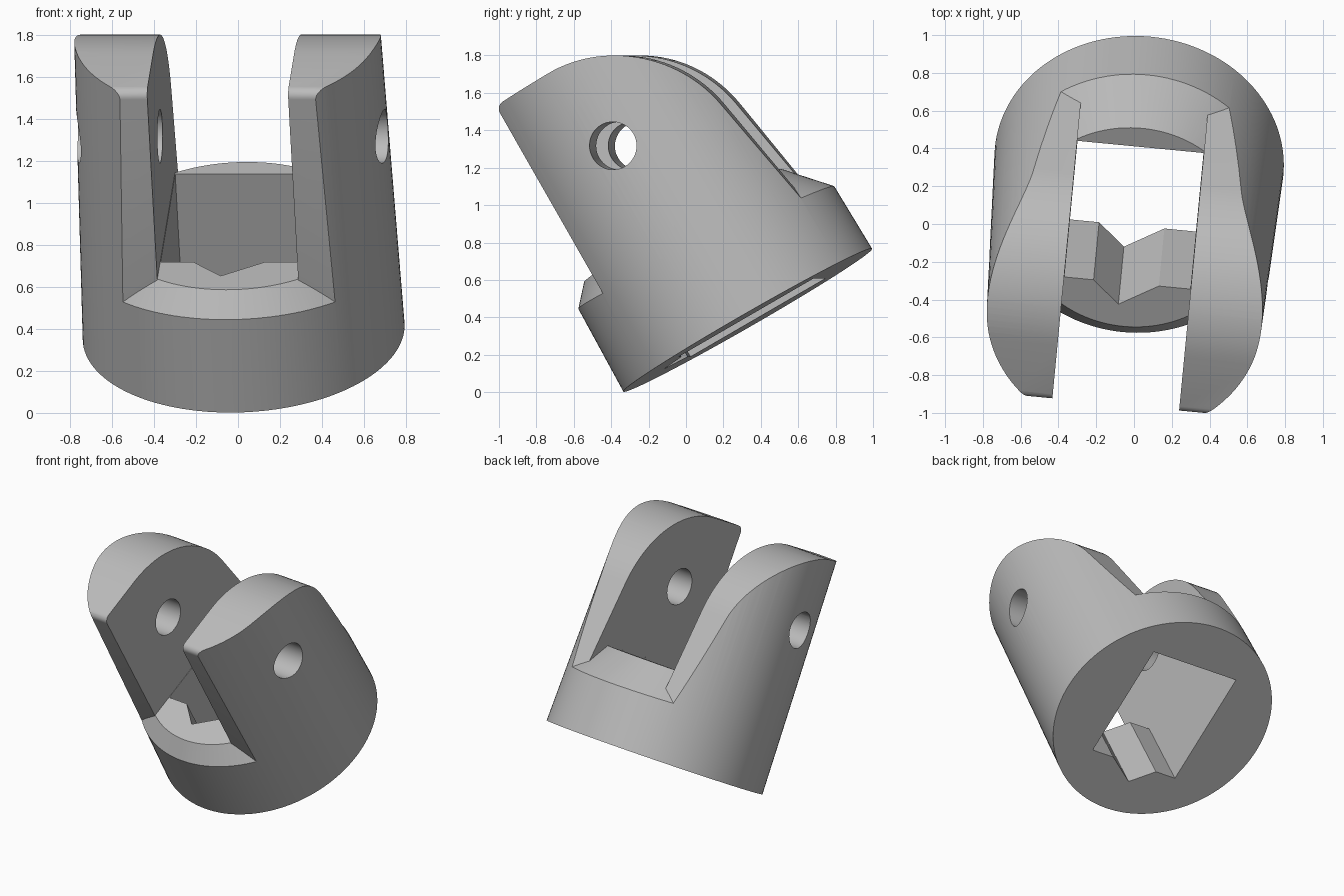
import bpy
import bmesh
from math import sin, cos, radians
from mathutils import Matrix, Vector

old = bpy.data.objects.get("Cube")
if old:
    bpy.data.objects.remove(old, do_unlink=True)

# Plain grey metal
grey = bpy.data.materials.new("grey_metal")
grey.use_nodes = True
colour = (0.5, 0.5, 0.5, 1)
grey.diffuse_color = colour
grey.node_tree.nodes["Principled BSDF"].inputs["Base Color"].default_value = colour


def finish(name, bm):
    bmesh.ops.recalc_face_normals(bm, faces=bm.faces)
    mesh = bpy.data.meshes.new(name)
    bm.to_mesh(mesh)
    bm.free()
    mesh.materials.append(grey)
    ob = bpy.data.objects.new(name, mesh)
    bpy.context.collection.objects.link(ob)
    return ob


def cone(name, r_low, r_high, low, high, matrix=Matrix(), segments=128):
    bm = bmesh.new()
    bmesh.ops.create_cone(bm, cap_ends=True, segments=segments, radius1=r_low,
                          radius2=r_high, depth=high - low)
    bmesh.ops.transform(bm, verts=bm.verts,
                        matrix=matrix @ Matrix.Translation((0, 0, (low + high) / 2)))
    return finish(name, bm)


def prism(name, points, offset):
    bm = bmesh.new()
    face = bm.faces.new([bm.verts.new(p) for p in points])
    new = bmesh.ops.extrude_face_region(bm, geom=[face])["geom"]
    bmesh.ops.translate(bm, vec=Vector(offset),
                        verts=[v for v in new if isinstance(v, bmesh.types.BMVert)])
    return finish(name, bm)


def arc(cy, cz, r, start, end, steps):
    angles = [radians(start + (end - start) * i / steps) for i in range(steps + 1)]
    return [(cy + r * cos(a), cz + r * sin(a)) for a in angles]


def combine(target, tool, operation):
    mod = target.modifiers.new(operation, 'BOOLEAN')
    mod.operation = operation
    mod.solver = 'EXACT'
    mod.object = tool
    bpy.context.view_layer.objects.active = target
    bpy.ops.object.modifier_apply(modifier=mod.name)
    bpy.data.objects.remove(tool, do_unlink=True)


# Side outline of the two arms: rounded back, square front with a small fillet
outline = [(-0.56, 0.2)] + arc(-0.515, 1.6, 0.045, 180, 90, 6)
outline += arc(-0.212, 0.925, 0.72, 90, 10, 28) + [(0.647, 0.2)]
envelope = prism("arm_outline", [(-1, y, z) for y, z in outline], (2, 0, 0))

# Slot between the arms
slot = [(-0.337, -1, 0.1), (0.337, -1, 0.1), (0.337, 1, 0.1), (-0.337, 1, 0.1)]
combine(envelope, prism("slot", slot, (0, 0, 2)), 'DIFFERENCE')

# Bevelled base, with its bevel set slightly forward of the axis
base = cone("base", 1.25, 0.608, -0.1, 0.612, Matrix.Translation((0, -0.05, 0)))
combine(envelope, base, 'UNION')

# Tapered round body trimmed to the arms and base
body = cone("fork_joint", 0.767, 0.724, 0, 1.85)
combine(body, envelope, 'INTERSECT')

# Rectangular socket with a notch in its front wall
socket = [(-0.335, 0.444), (-0.335, -0.392), (-0.18, -0.392), (-0.037, -0.526),
          (0.167, -0.392), (0.335, -0.392), (0.335, 0.444)]
combine(body, prism("socket", [(x, y, -0.1) for x, y in socket], (0, 0, 1)), 'DIFFERENCE')

# Pin hole through both arms
across = Matrix.Translation((0, -0.1, 1.134)) @ Matrix.Rotation(radians(90), 4, 'Y')
combine(body, cone("pin_hole", 0.128, 0.128, -1, 1, across, 48), 'DIFFERENCE')

# Leaning pose
pose = Matrix.Translation((0.027, 0.33, 0.385))
pose = pose @ Matrix.Rotation(radians(-5.5), 4, 'Z') @ Matrix.Rotation(radians(30), 4, 'X')
body.data.transform(pose)

bpy.ops.object.select_all(action='DESELECT')
body.select_set(True)
bpy.context.view_layer.objects.active = body
bpy.ops.object.shade_smooth_by_angle(angle=radians(25))
